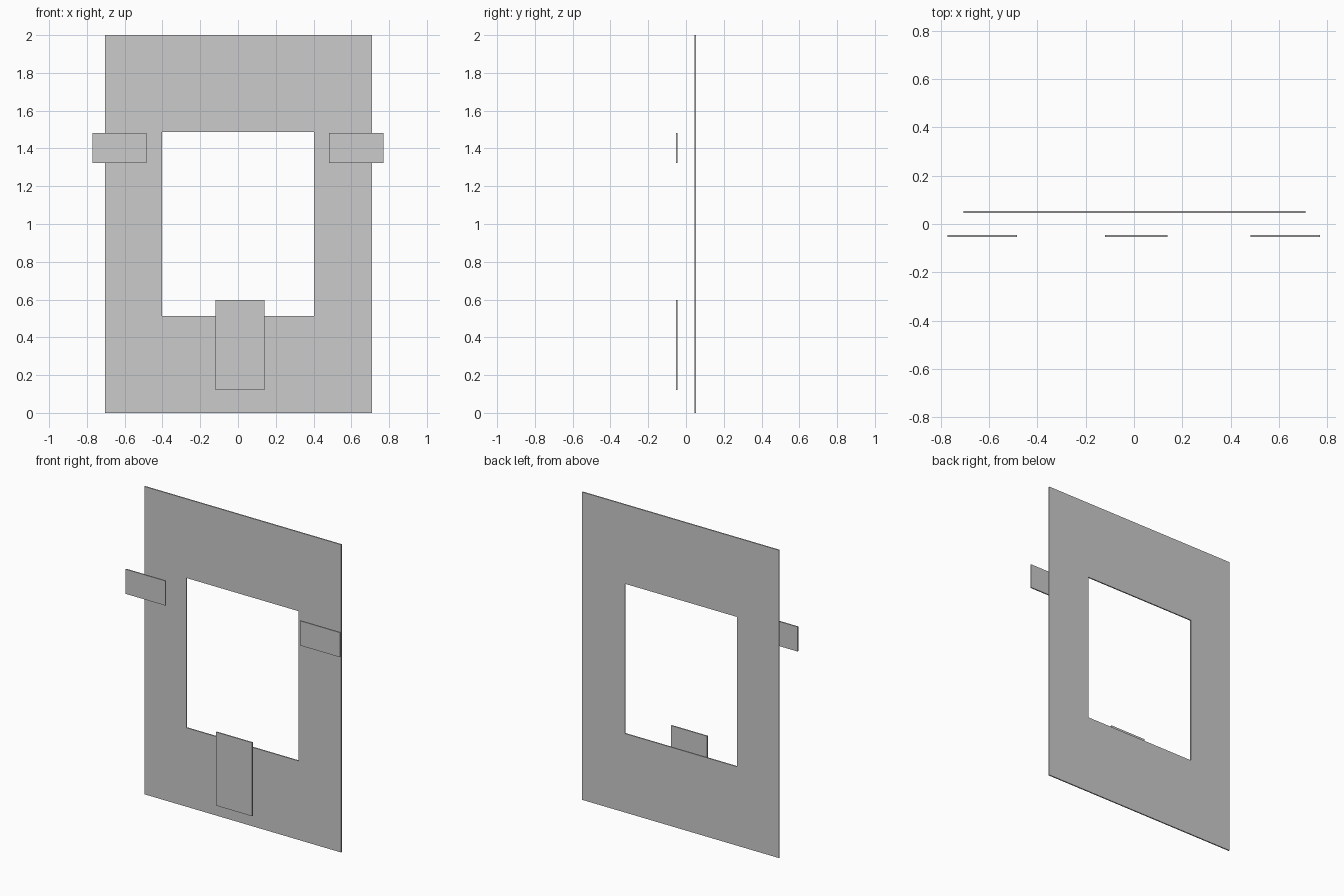
import bpy
import bmesh

if "Cube" in bpy.data.objects:
    bpy.data.objects.remove(bpy.data.objects["Cube"])

THICK = 0.008


def panel(name, x0, x1, z0, z1, y_front, hole=None):
    """Thin upright sheet, optionally with a rectangular opening."""
    def corners(a, b, c, d):
        return [(a, c), (b, c), (b, d), (a, d)]

    bm = bmesh.new()
    outer = [bm.verts.new((x, y_front, z)) for x, z in corners(x0, x1, z0, z1)]
    if hole:
        inner = [bm.verts.new((x, y_front, z)) for x, z in corners(*hole)]
        for i in range(4):
            j = (i + 1) % 4
            bm.faces.new((outer[i], outer[j], inner[j], inner[i]))
    else:
        bm.faces.new(outer)
    # Give the sheet its thickness towards the back
    result = bmesh.ops.extrude_face_region(bm, geom=bm.faces[:], use_keep_orig=True)
    moved = [v for v in result["geom"] if isinstance(v, bmesh.types.BMVert)]
    bmesh.ops.translate(bm, verts=moved, vec=(0, THICK, 0))
    bmesh.ops.recalc_face_normals(bm, faces=bm.faces[:])
    mesh = bpy.data.meshes.new(name)
    bm.to_mesh(mesh)
    bm.free()
    obj = bpy.data.objects.new(name, mesh)
    bpy.context.collection.objects.link(obj)
    return obj


# Large back sheet with the window opening
panel("frame_panel", -0.705, 0.71, 0.0, 2.0, 0.045, hole=(-0.403, 0.402, 0.513, 1.486))

# Side tabs in front of the frame
panel("left_tab", -0.771, -0.485, 1.322, 1.482, -0.053)
panel("right_tab", 0.483, 0.769, 1.322, 1.482, -0.053)

# Lower centre plate
panel("lower_plate", -0.12, 0.139, 0.12, 0.598, -0.053)
